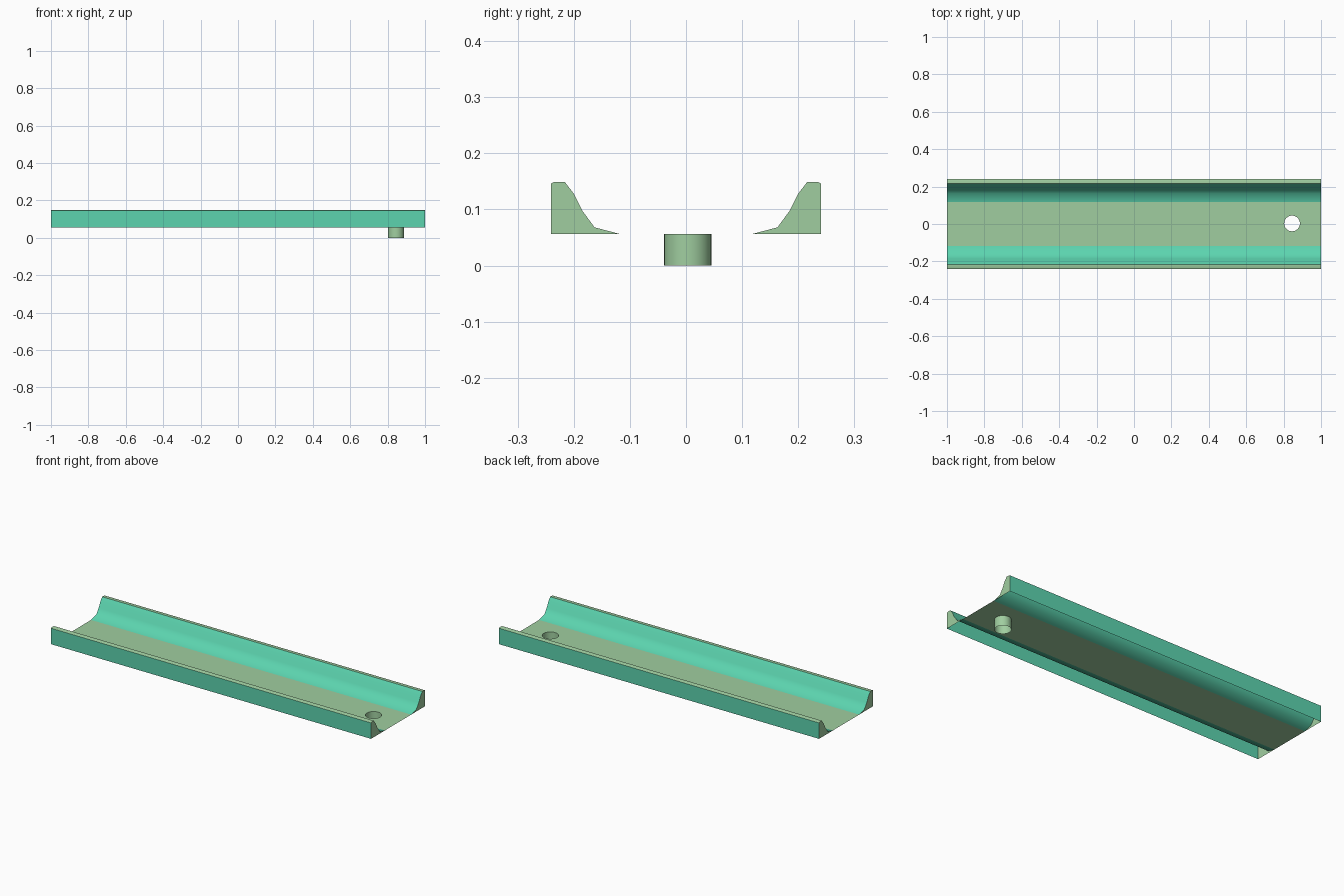
import bpy, bmesh, math

if "Cube" in bpy.data.objects:
    bpy.data.objects.remove(bpy.data.objects["Cube"])

FLOOR_Z = 0.056
HALF_X = 1.0


def material(name, rgb):
    m = bpy.data.materials.new(name)
    m.diffuse_color = (*rgb, 1)
    m.use_nodes = True
    m.node_tree.nodes["Principled BSDF"].inputs["Base Color"].default_value = m.diffuse_color
    return m


PALE = material("pale_green", (0.352, 0.617, 0.352))
TEAL = material("teal_green", (0.107, 0.658, 0.429))


def finish(bm, name, mats, smooth=None):
    me = bpy.data.meshes.new(name)
    bm.to_mesh(me)
    bm.free()
    ob = bpy.data.objects.new(name, me)
    bpy.context.collection.objects.link(ob)
    for m in mats:
        me.materials.append(m)
    if smooth:
        bpy.ops.object.select_all(action='DESELECT')
        ob.select_set(True)
        bpy.context.view_layer.objects.active = ob
        bpy.ops.object.shade_smooth_by_angle(angle=math.radians(smooth))
    return ob


# Drain position and ring
DX, DY, DR, SEG = 0.845, 0.003, 0.042, 32


def ring(bm, z):
    return [bm.verts.new((DX + DR * math.cos(2 * math.pi * i / SEG),
                          DY + DR * math.sin(2 * math.pi * i / SEG), z))
            for i in range(SEG)]


def loop_edges(bm, vs):
    return [bm.edges.new((vs[i], vs[(i + 1) % len(vs)])) for i in range(len(vs))]


# Floor sheet with a round drain hole
bm = bmesh.new()
corners = [bm.verts.new((sx * HALF_X, sy * 0.117, FLOOR_Z))
           for sx, sy in ((-1, -1), (1, -1), (1, 1), (-1, 1))]
edges = loop_edges(bm, corners) + loop_edges(bm, ring(bm, FLOOR_Z))
bmesh.ops.triangle_fill(bm, use_beauty=True, use_dissolve=False, edges=edges,
                        normal=(0, 0, 1))
for f in bm.faces:
    f.normal_update()
    if f.normal.z < 0:
        f.normal_flip()
finish(bm, "floor", [PALE])

# Open drain pipe below the floor
bm = bmesh.new()
low, high = ring(bm, 0), ring(bm, FLOOR_Z)
for i in range(SEG):
    j = (i + 1) % SEG
    bm.faces.new((low[i], low[j], high[j], high[i]))
finish(bm, "drain_pipe", [PALE], 30)

# Side rails: curved inner slope, pale rim, upright outer wall, open underneath
PROFILE = [(0.117, 0.056), (0.163, 0.068), (0.185, 0.098), (0.200, 0.128),
           (0.216, 0.149), (0.235, 0.149), (0.241, 0.146), (0.241, 0.056)]
RIM = (4, 5)  # profile segments that form the rim

for side, name in ((1, "back_rail"), (-1, "front_rail")):
    bm = bmesh.new()
    left, right = [[bm.verts.new((x, side * y, z)) for y, z in PROFILE]
                   for x in (-HALF_X, HALF_X)]
    for i in range(len(PROFILE) - 1):
        f = bm.faces.new((left[i], right[i], right[i + 1], left[i + 1]))
        f.material_index = 0 if i in RIM else 1
    bm.faces.new(left)             # pale end caps
    bm.faces.new(right[::-1])
    if side < 0:
        bmesh.ops.reverse_faces(bm, faces=bm.faces[:])
    finish(bm, name, [PALE, TEAL], 42)
